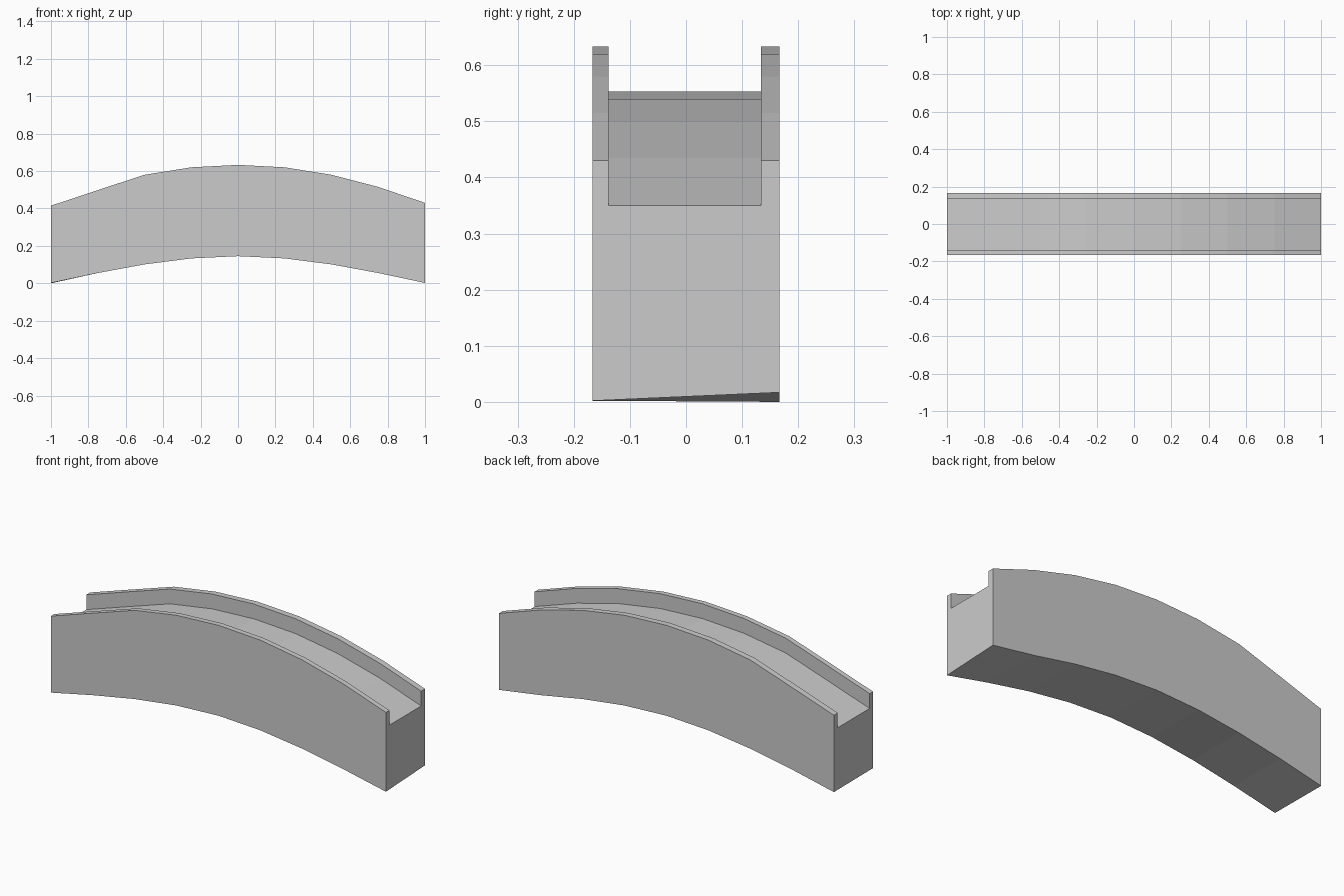
import bpy, bmesh

if "Cube" in bpy.data.objects:
    bpy.data.objects.remove(bpy.data.objects["Cube"])

# Stations along the arch: x, underside z, parapet top z
STATIONS = [(-1.0, 0.002, 0.415), (-0.75, 0.055, 0.498), (-0.5, 0.101, 0.58),
            (-0.25, 0.133, 0.62), (0.0, 0.145, 0.633), (0.25, 0.133, 0.62),
            (0.5, 0.101, 0.58), (0.75, 0.055, 0.515), (1.0, 0.002, 0.43)]
HALF_WIDTH = 0.167
INNER_FRONT, INNER_BACK = -0.138, 0.134
DECK_DROP = 0.08
END_LIFT = 0.015  # slight twist of the underside at the right end


def channel_section(x, bottom, top):
    """U-shaped cross-section: two parapets with a sunken deck between."""
    w, deck = HALF_WIDTH, top - DECK_DROP
    back_bottom = bottom + (END_LIFT if x == 1.0 else 0.0)
    if x == -1.0:
        back_bottom = 0.0
    return [(x, -w, bottom), (x, w, back_bottom), (x, w, top),
            (x, INNER_BACK, top), (x, INNER_BACK, deck),
            (x, INNER_FRONT, deck), (x, INNER_FRONT, top), (x, -w, top)]


# Arched bridge body, lofted through the stations
bm = bmesh.new()
loops = [[bm.verts.new(p) for p in channel_section(*s)] for s in STATIONS]
for a, b in zip(loops, loops[1:]):
    for i in range(len(a)):
        j = (i + 1) % len(a)
        bm.faces.new((a[i], a[j], b[j], b[i]))

# End caps
bm.faces.new(loops[0])
bm.faces.new(loops[-1])
bmesh.ops.recalc_face_normals(bm, faces=bm.faces[:])

mesh = bpy.data.meshes.new("arched_bridge")
bm.to_mesh(mesh)
bm.free()
bridge = bpy.data.objects.new("arched_bridge", mesh)
bpy.context.collection.objects.link(bridge)
